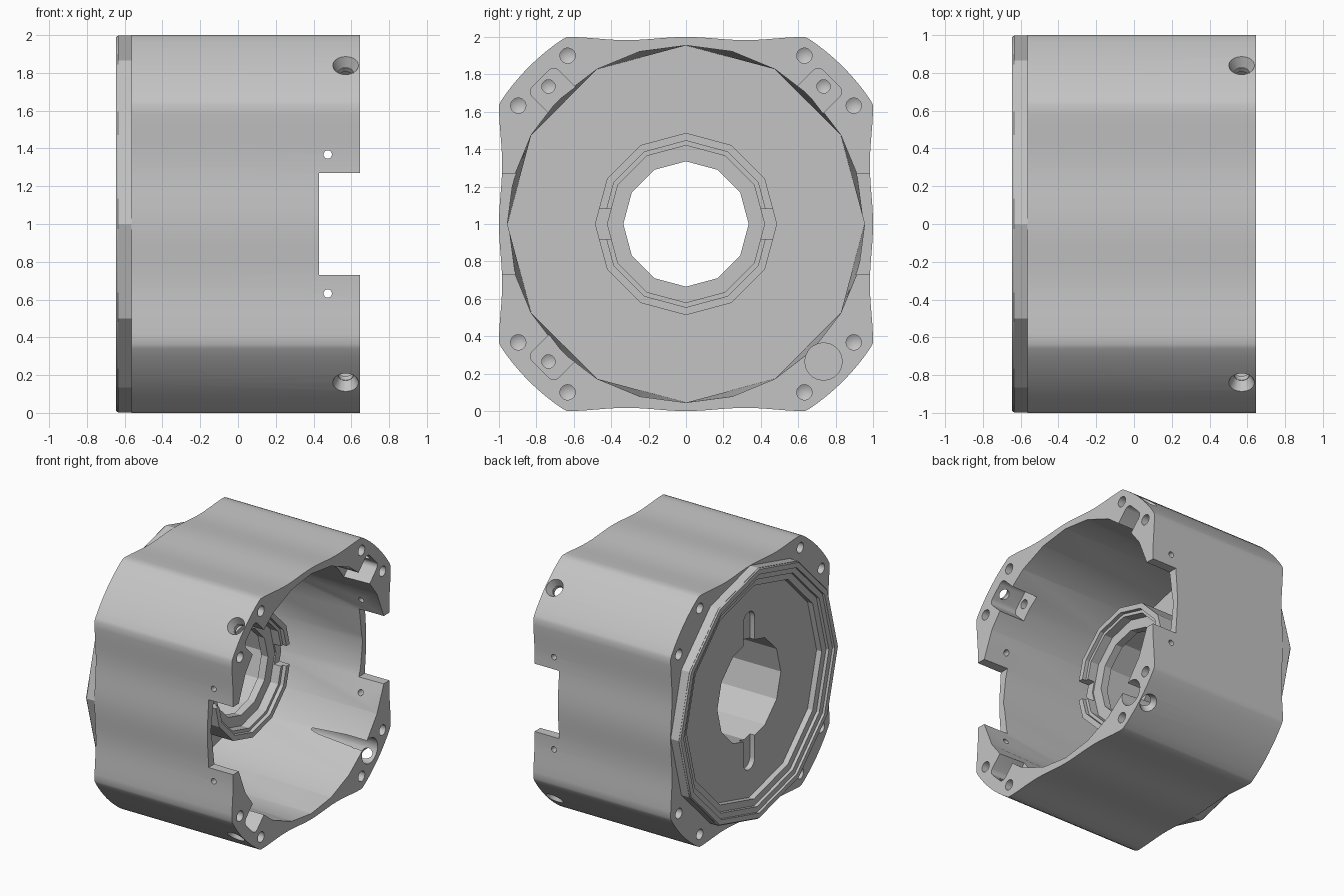
import bpy
import bmesh
from math import sin, cos, pi, radians
from mathutils import Matrix, Vector

cube = bpy.data.objects.get("Cube")
if cube:
    bpy.data.objects.remove(cube)

grey = bpy.data.materials.new("light grey")
grey.use_nodes = True
grey.diffuse_color = (0.55, 0.55, 0.55, 1)
grey.node_tree.nodes["Principled BSDF"].inputs["Base Color"].default_value = (0.55, 0.55, 0.55, 1)


def finish(name, bm):
    bmesh.ops.recalc_face_normals(bm, faces=bm.faces)
    mesh = bpy.data.meshes.new(name)
    bm.to_mesh(mesh)
    bm.free()
    mesh.materials.append(grey)
    obj = bpy.data.objects.new(name, mesh)
    bpy.context.collection.objects.link(obj)
    return obj


def loft(name, ring_a, x_a, ring_b, x_b):
    """Solid along x between two outlines given as (y, z from the axis)."""
    bm = bmesh.new()
    a = [bm.verts.new((x_a, y, z + 1)) for y, z in ring_a]
    b = [bm.verts.new((x_b, y, z + 1)) for y, z in ring_b]
    bm.faces.new(a[::-1])
    bm.faces.new(b)
    for i in range(len(a)):
        j = (i + 1) % len(a)
        if ring_a is ring_b:
            bm.faces.new((a[i], a[j], b[j], b[i]))
        else:
            bm.faces.new((a[i], a[j], b[j]))
            bm.faces.new((a[i], b[j], b[i]))
    return finish(name, bm)


def ring(r, n=12):
    return [(r * sin(2 * pi * i / n), r * cos(2 * pi * i / n)) for i in range(n)]


def disc(name, r, x_a, x_b):
    outline = ring(r)
    return loft(name, outline, x_a, outline, x_b)


def rod(name, start, end, r1, r2, tip=0):
    """Round or tapered rod between two points, with an optional drill tip."""
    start, end = Vector(start), Vector(end)
    axis = end - start
    bm = bmesh.new()
    place = Matrix.Translation((start + end) / 2) @ axis.to_track_quat('Z', 'Y').to_matrix().to_4x4()
    bmesh.ops.create_cone(bm, cap_ends=True, segments=20, radius1=r1, radius2=r2,
                          depth=axis.length, matrix=place)
    if tip:
        cap = max(bm.faces, key=lambda f: f.calc_center_median().dot(axis))
        point = bmesh.ops.poke(bm, faces=[cap])['verts'][0]
        point.co = end + axis.normalized() * tip
    return finish(name, bm)


def box(name, centre, size, turn=0, bevel=0):
    bm = bmesh.new()
    bmesh.ops.create_cube(bm, size=1, matrix=Matrix.Diagonal((*size, 1)))
    if bevel:
        edges = [e for e in bm.edges if abs(e.verts[0].co.x - e.verts[1].co.x) > 0.01]
        bmesh.ops.bevel(bm, geom=edges, offset=bevel, segments=4, affect='EDGES', profile=0.5)
    bm.transform(Matrix.Translation(centre) @ Matrix.Rotation(turn, 4, 'X'))
    return finish(name, bm)


def combine(target, tool, operation='DIFFERENCE'):
    mod = target.modifiers.new("join", 'BOOLEAN')
    mod.operation = operation
    mod.solver = 'MANIFOLD'
    mod.object = tool
    bpy.context.view_layer.objects.active = target
    bpy.ops.object.modifier_apply(modifier=mod.name)
    bpy.data.objects.remove(tool)


# Outline: four gently waved sides joined by arched corners
quarter = []
for i in range(-12, 13):
    y = 0.635 * i / 12
    quarter.append((y, 1 - 0.017 * sin(pi * y / 0.635) ** 2))
for i in range(9):
    a = radians(33.7 + 22.6 * i / 8)
    quarter.append((1.188 * sin(a), 1.188 * cos(a)))
outline = []
for k in range(4):
    c, s = cos(k * pi / 2), sin(k * pi / 2)
    outline += [(y * c + z * s, z * c - y * s) for y, z in quarter]

BACK, SHOULDER, FRONT, FLOOR = -0.646, -0.565, 0.646, -0.47
housing = loft("motor_housing", outline, SHOULDER, outline, FRONT)

# Raised faceted ring at the back, with a small chamfer
combine(housing, disc("back_ring", 0.999, BACK + 0.01, -0.5), 'UNION')
combine(housing, loft("back_chamfer", ring(0.99), BACK, ring(0.998), BACK + 0.012), 'UNION')

# Main bore: round at the mouth, twelve-sided at the floor
mouth = ring(0.955, 24)
floor = [(y * (cos(pi / 12) if i % 2 else 1), z * (cos(pi / 12) if i % 2 else 1))
         for i, (y, z) in enumerate(mouth)]
combine(housing, loft("bore", floor, FLOOR, mouth, FRONT + 0.01))

# Stepped recess in the back
for r, depth in ((0.95, 0.02), (0.905, 0.045), (0.85, 0.09)):
    combine(housing, disc("back_step", r, BACK - 0.1, BACK + depth))

# Hub tube with inner lip and side gaps
hub = disc("hub", 0.487, FLOOR - 0.04, 0.13)
combine(hub, disc("hub_front", 0.42, 0.03, 0.3))
combine(hub, disc("hub_front_step", 0.445, 0.1, 0.31))
combine(hub, box("hub_gap", (0.14, 0, 1), (0.2, 1.2, 0.16)))
combine(housing, hub, 'UNION')
combine(housing, disc("hub_bearing_seat", 0.4, BACK - 0.11, -0.03))
combine(housing, disc("hub_shaft_hole", 0.335, BACK - 0.12, 0.32))

# Blind round-ended slot crossing the hub on the back plate
slot = [(0.07 * cos(a), s * 0.56 + 0.07 * sin(a))
        for s in (1, -1) for a in [(i / 8 + (s < 0)) * pi for i in range(9)]]
combine(housing, loft("plate_slot", slot, BACK - 0.13, slot, -0.515))

# Side notches and the small cross holes beside them
for s in (-1, 1):
    combine(housing, box("side_notch", (0.63, s, 1), (0.4, 0.5, 0.54)))
    for t in (-1, 1):
        z = 1 + t * 0.368
        combine(housing, rod("cross_hole", (0.475, s * 0.7, z), (0.475, s * 1.1, z), 0.022, 0.022))

# Corners: pockets, countersunk radial holes and end screw holes
for sy in (-1, 1):
    for sz in (-1, 1):
        def at(x, radius):
            return (x, sy * radius * cos(pi / 4), 1 + sz * radius * cos(pi / 4))

        if sy > 0 > sz:
            combine(housing, rod("wire_channel", at(FLOOR + 0.003, 1.04), at(0.7, 1.04), 0.1, 0.1))
        else:
            combine(housing, box("pocket", at(0.57, 1.0), (0.3, 0.2, 0.2), sy * sz * pi / 4, 0.04))
            combine(housing, rod("pocket_hole", at(0.5, 1.04), at(0.25, 1.04), 0.036, 0.036, 0.02))
        combine(housing, rod("radial_hole", at(0.57, 0.9), at(0.57, 1.3), 0.04, 0.04))
        combine(housing, rod("countersink", at(0.57, 1.13), at(0.57, 1.2), 0.042, 0.074))
        for y, z in ((0.633, 0.9), (0.897, 0.633)):
            for x, d in ((FRONT, -1), (SHOULDER, 1)):
                combine(housing, rod("screw_hole", (x - d * 0.02, sy * y, 1 + sz * z),
                                     (x + d * 0.2, sy * y, 1 + sz * z), 0.041, 0.041, 0.024))

# Smooth the curved walls and keep the edges crisp
bpy.ops.object.select_all(action='DESELECT')
housing.select_set(True)
bpy.context.view_layer.objects.active = housing
bpy.ops.object.shade_smooth_by_angle(angle=radians(28))
